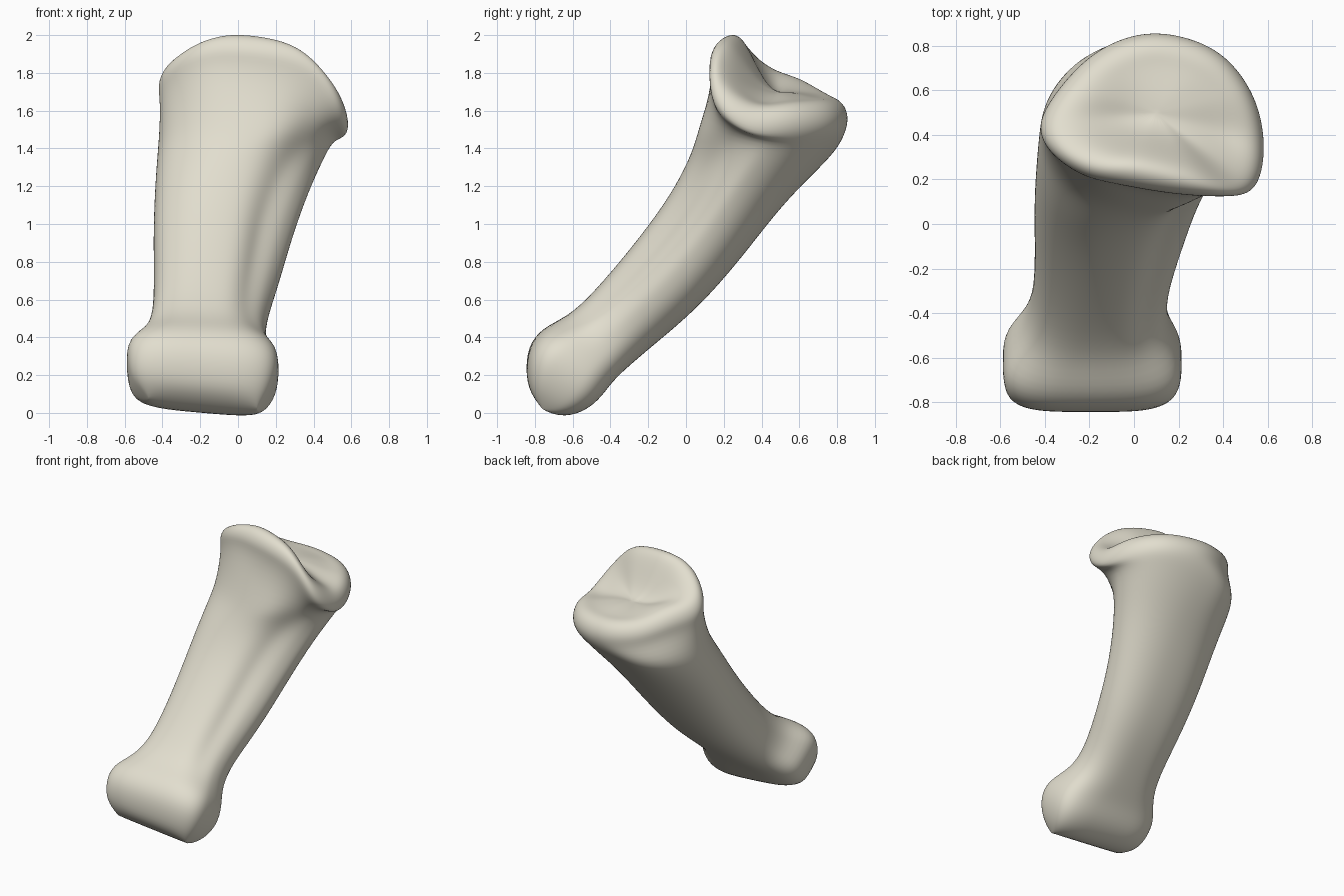
import bpy, bmesh
from math import sin, cos, pi, exp
from mathutils import Vector

default = bpy.data.objects.get("Cube")
if default:
    bpy.data.objects.remove(default, do_unlink=True)

SIDES = 36

# Each section: front y, front z, back y, back z, x min, x max, squareness, hollow on front left
SECTIONS = [
    (-.82, .1, -.70, -.005, -.47, .1, .6, 0),
    (-.85, .2, -.57, 0, -.57, .17, .54, 0),
    (-.84, .35, -.46, .07, -.59, .22, .54, 0),
    (-.76, .45, -.39, .17, -.595, .215, .6, 0),
    (-.63, .51, -.30, .25, -.50, .15, .7, .1),
    (-.5, .63, -.17, .36, -.45, .145, .77, .18),
    (-.29, .88, .06, .55, -.445, .22, .8, .24),
    (-.11, 1.12, .28, .8, -.45, .29, .84, .25),
    (-.01, 1.3, .5, 1.09, -.44, .38, .88, .22),
    (.04, 1.42, .67, 1.26, -.43, .45, .92, .15),
    (.07, 1.53, .8, 1.39, -.42, .51, .94, .06),
]

# Crest of the upper joint, counter-clockwise from the left side
CREST = [Vector(p) for p in (
    (.51, .36, 1.64), (.46, .56, 1.65), (.32, .72, 1.66), (.1, .78, 1.67),
    (-.09, .73, 1.7), (-.24, .61, 1.77), (-.34, .47, 1.82), (-.31, .36, 1.89),
    (-.17, .27, 1.98), (.02, .24, 2.01), (.3, .19, 1.95), (.47, .2, 1.77))]
DISH = Vector((.1, .5, 1.7))


def power(value, exponent):
    return abs(value) ** exponent * (1 if value >= 0 else -1)


def section_ring(index, row):
    """Rounded-box section lying between a front and a back line."""
    fy, fz, by, bz, x0, x1, square, hollow = row
    tilt = .1 * max(0, 1 - index / 5)
    shear = .12 * max(0, index - 8) / 2
    ring = []
    for k in range(SIDES):
        a = 2 * pi * k / SIDES
        away = (a - 1.76 * pi) / .55
        r = 1 - hollow * exp(-away * away)
        u, v = r * power(cos(a), square), r * power(sin(a), square)
        x = (x0 + x1) / 2 + u * (x1 - x0) / 2 - shear * v * (1 - abs(u))
        t = (v + 1) / 2
        z = fz + (bz - fz) * t - tilt * (x + .2)
        ring.append(Vector((x, fy + (by - fy) * t, z)))
    return ring


def closed_spline(points):
    """Resample a closed loop with a Catmull-Rom spline."""
    n, ring = len(points), []
    for k in range(SIDES):
        i, t = divmod(k * n / SIDES, 1)
        p, q, r, s = (points[(int(i) + j) % n] for j in (-1, 0, 1, 2))
        ring.append(q + (r - p) * t / 2 + (p * 2 - q * 5 + r * 4 - s) * t * t / 2
                    + (q * 3 - p - r * 3 + s) * t ** 3 / 2)
    return ring


def lip_ring(crest, outward, drop):
    """Push the crest outward and down to round the rim."""
    ring = []
    for p in crest:
        away = (p - DISH).to_2d().normalized() * outward
        ring.append(p + Vector((away.x, away.y, -drop)))
    return ring


def joint_ring(crest, scale, height):
    """Shrink the crest toward the middle of the dished face."""
    bowl = Vector((scale, scale, height))
    return [DISH + Vector(d * b for d, b in zip(p - DISH, bowl)) for p in crest]


# Shaft and lower head, followed by the rim and the dished upper face
rings = [section_ring(i, row) for i, row in enumerate(SECTIONS)]
crest = closed_spline(CREST)
rings += [lip_ring(crest, .07, .18), lip_ring(crest, .085, .1), lip_ring(crest, .055, .03), crest]
rings += [joint_ring(crest, s, h) for s, h in ((.8, .93), (.58, .58), (.35, .2), (.15, .03))]

bm = bmesh.new()
loops = [[bm.verts.new(p) for p in ring] for ring in rings]
for low, high in zip(loops, loops[1:]):
    for k in range(SIDES):
        n = (k + 1) % SIDES
        bm.faces.new((low[k], low[n], high[n], high[k]))

# Close the lower end with strips and the upper face with a fan
end = loops[0]
for k in range(SIDES // 2):
    corners = (end[k], end[-k], end[-k - 1], end[k + 1])
    bm.faces.new(list(dict.fromkeys(corners)))
centre = bm.verts.new(DISH)
for k in range(SIDES):
    bm.faces.new((loops[-1][k], loops[-1][(k + 1) % SIDES], centre))
bmesh.ops.recalc_face_normals(bm, faces=bm.faces)

mesh = bpy.data.meshes.new("bone")
bm.to_mesh(mesh)
bm.free()
bone = bpy.data.objects.new("bone", mesh)
bpy.context.collection.objects.link(bone)
smooth = bone.modifiers.new("smooth", "SUBSURF")
smooth.levels = smooth.render_levels = 2
for face in mesh.polygons:
    face.use_smooth = True

# Pale bone colour
material = bpy.data.materials.new("pale_bone")
material.use_nodes = True
colour = (.76, .73, .62, 1)
material.diffuse_color = colour
material.node_tree.nodes["Principled BSDF"].inputs["Base Color"].default_value = colour
mesh.materials.append(material)
